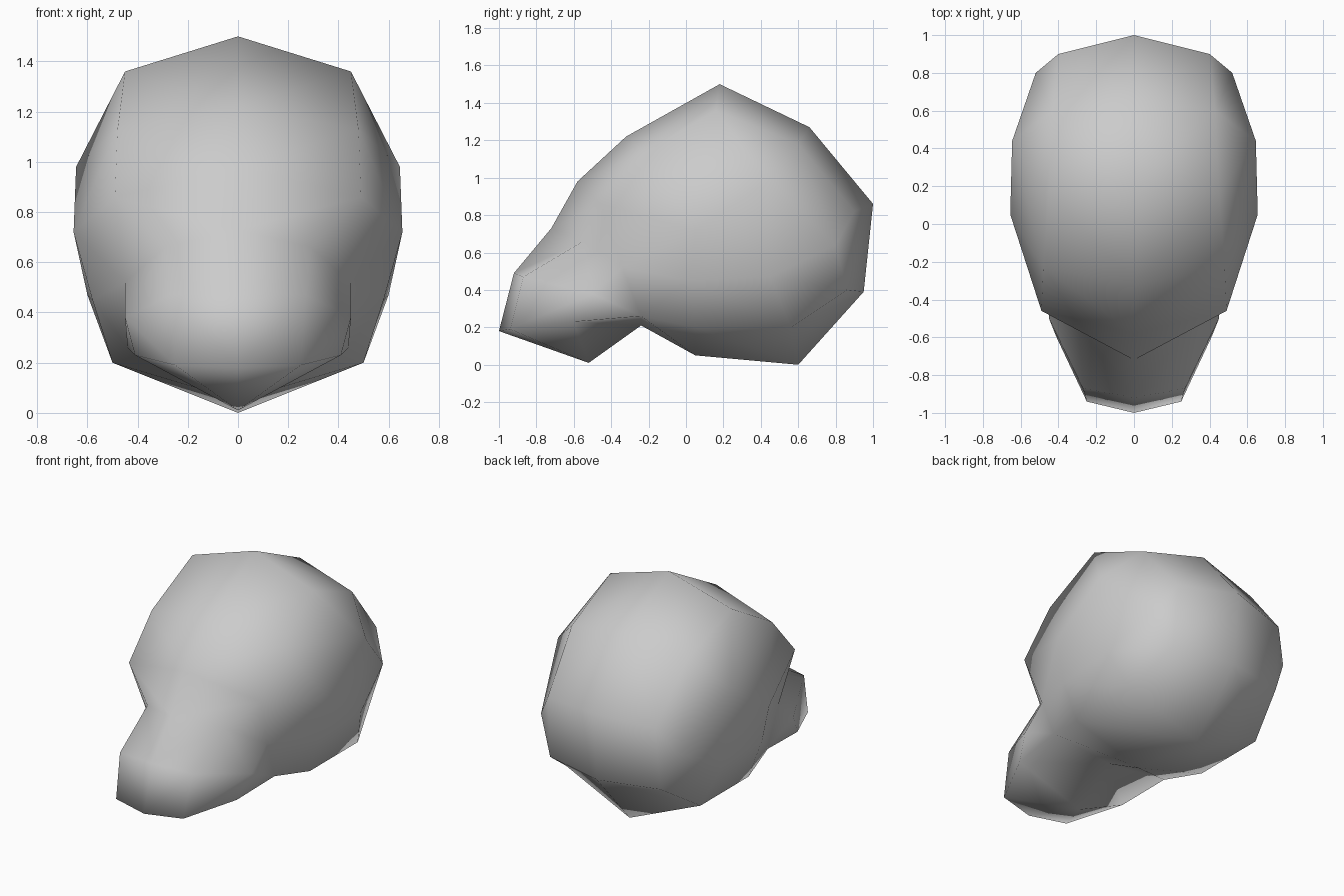
import bpy
import bmesh

cube = bpy.data.objects.get("Cube")
if cube:
    bpy.data.objects.remove(cube, do_unlink=True)

# One plain grey for the whole head
grey = bpy.data.materials.new("plain_grey")
grey.use_nodes = True
colour = (0.6, 0.6, 0.6, 1)
grey.diffuse_color = colour
grey.node_tree.nodes["Principled BSDF"].inputs["Base Color"].default_value = colour

# Landmarks in order round the profile: the centre line (y, z),
# and the matching edge of the left side (x, y, z)
profile = {
    "nose_tip":    ((-1, .18),   (.25, -.94, .19)),
    "nose_top":    ((-.92, .49), (.27, -.87, .47)),
    "bridge":      ((-.72, .73), (.29, -.55, .66)),
    "brow":        ((-.58, .98), (.49, -.46, .86)),
    "forehead":    ((-.32, 1.22), (.48, -.23, 1.13)),
    "crown":       ((.18, 1.5),  (.45, .16, 1.36)),
    "crown_back":  ((.66, 1.27), (.43, .6, 1.18)),
    "back":        ((1, .86),    (.4, .9, .82)),
    "nape":        ((.95, .39),  (.41, .86, .4)),
    "base_back":   ((.6, 0),     (.5, .56, .2)),
    "base_front":  ((.05, .05),  (.5, .05, .2)),
    "throat":      ((-.24, .21), (.44, -.24, .26)),
    "chin":        ((-.52, .01), (.41, -.6, .23)),
}

# Landmarks on the side of the head, inside the edge loop
side = {
    "cheek":       (.45, -.5, .38),
    "temple":      (.45, -.34, .52),
    "ear_front":   (.655, .05, .72),
    "ear_back":    (.645, .44, .98),
    "skull_back":  (.52, .8, .64),
    "skull_low":   (.6, .45, .47),
    "jaw_hinge":   (.58, .02, .45),
}

# Faces that fill the side, by landmark name
side_faces = [
    # Muzzle and eye socket
    ("nose_tip", "nose_top", "cheek", "chin"),
    ("nose_top", "bridge", "cheek"),
    ("bridge", "temple", "cheek"),
    ("bridge", "brow", "temple"),
    # Upper skull
    ("brow", "ear_front", "temple"),
    ("brow", "forehead", "ear_front"),
    ("forehead", "crown", "ear_back", "ear_front"),
    ("crown", "crown_back", "ear_back"),
    ("crown_back", "back", "skull_back", "ear_back"),
    # Back and lower skull
    ("back", "nape", "skull_back"),
    ("nape", "base_back", "skull_low", "skull_back"),
    ("ear_back", "skull_back", "skull_low"),
    ("ear_front", "ear_back", "skull_low", "jaw_hinge"),
    ("jaw_hinge", "skull_low", "base_back", "base_front"),
    # Jaw
    ("temple", "ear_front", "jaw_hinge"),
    ("temple", "jaw_hinge", "throat"),
    ("jaw_hinge", "base_front", "throat"),
    ("cheek", "temple", "throat"),
    ("cheek", "throat", "chin"),
]


def build_half(bm):
    """Make the left half: a strip round the profile, then the side."""
    centre = [bm.verts.new((0, *mid)) for mid, edge in profile.values()]
    points = {name: bm.verts.new(edge) for name, (mid, edge) in profile.items()}
    rim = list(points.values())
    for i in range(len(rim)):
        bm.faces.new((centre[i - 1], centre[i], rim[i], rim[i - 1]))
    points.update({name: bm.verts.new(co) for name, co in side.items()})
    for names in side_faces:
        bm.faces.new([points[name] for name in names])


# Head: mirror the half and weld it along the centre line
bm = bmesh.new()
build_half(bm)
bmesh.ops.mirror(bm, geom=bm.verts[:] + bm.edges[:] + bm.faces[:],
                 axis='X', merge_dist=0.001)
bmesh.ops.recalc_face_normals(bm, faces=bm.faces[:])
for face in bm.faces:
    face.smooth = True

mesh = bpy.data.meshes.new("head")
bm.to_mesh(mesh)
bm.free()
mesh.materials.append(grey)
head = bpy.data.objects.new("head", mesh)
bpy.context.collection.objects.link(head)
